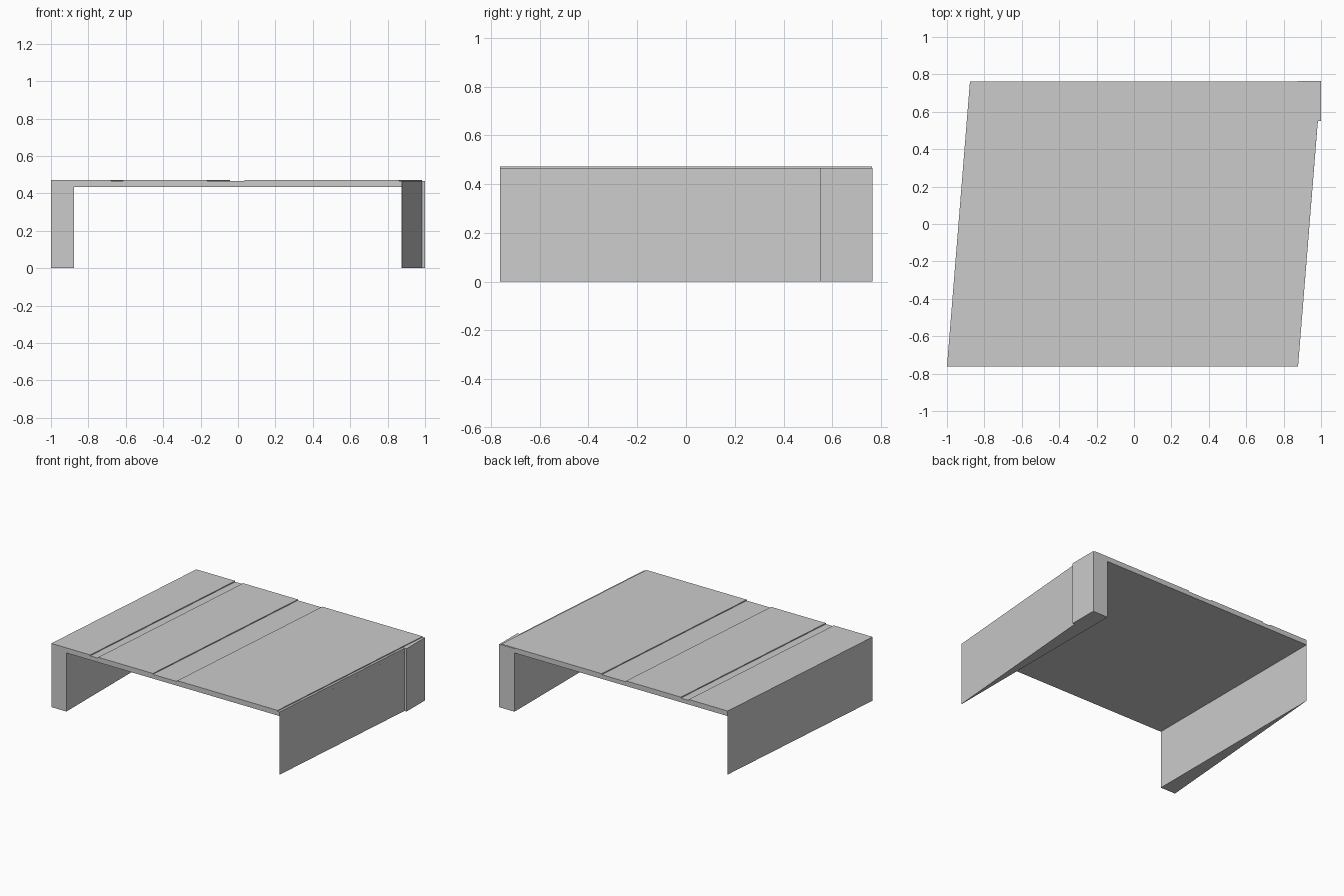
import bpy

if "Cube" in bpy.data.objects:
    bpy.data.objects.remove(bpy.data.objects["Cube"])

Y = 0.763            # half depth
SHEAR = 0.123        # sideways shift from front to back
UNDER, LOW, TOP = 0.435, 0.466, 0.473


def loft(name, bottom, top):
    """Closed solid between two matching outlines of 3D points."""
    n = len(bottom)
    faces = [tuple(range(n))[::-1], tuple(range(n, 2 * n))]
    faces += [(i, (i + 1) % n, n + (i + 1) % n, n + i) for i in range(n)]
    mesh = bpy.data.meshes.new(name)
    mesh.from_pydata(bottom + top, [], faces)
    obj = bpy.data.objects.new(name, mesh)
    bpy.context.collection.objects.link(obj)
    return obj


def prism(name, outline, z0, z1):
    """Vertical prism over a plan outline (counter-clockwise)."""
    return loft(name, [(x, y, z0) for x, y in outline],
                [(x, y, z1) for x, y in outline])


def skewed(name, profile):
    """Front x-z profile swept to the back with the sideways shift."""
    return loft(name, [(x + SHEAR, Y, z) for x, z in reversed(profile)],
                [(x, -Y, z) for x, z in reversed(profile)])


# Skewed deck with two shallow grooves and a lowered right edge
left, right = -1.0, 0.877
profile = [(left, UNDER), (left, TOP)]
for a, b in ((-0.68, -0.615), (-0.165, 0.035)):
    profile += [(a, TOP), (a, LOW), (b, LOW), (b, TOP)]
profile += [(0.86, TOP), (0.86, LOW), (right, LOW), (right, UNDER)]
skewed("deck", profile)

# Tapering side walls: square inner face, slanted outer face
prism("left_wall", [(-1.0, -Y), (-0.876, -Y), (-0.876, Y)], 0, UNDER)
prism("right_wall", [(0.874, -Y), (right, -Y), (0.983, 0.55), (0.983, Y - 0.002),
                     (0.874, Y - 0.002)], 0, UNDER)

# Square pier at the back right corner
prism("corner_pier", [(0.874, 0.55), (1.0, 0.55), (1.0, Y + 0.002),
                      (0.874, Y + 0.002)], 0, LOW + 0.001)
